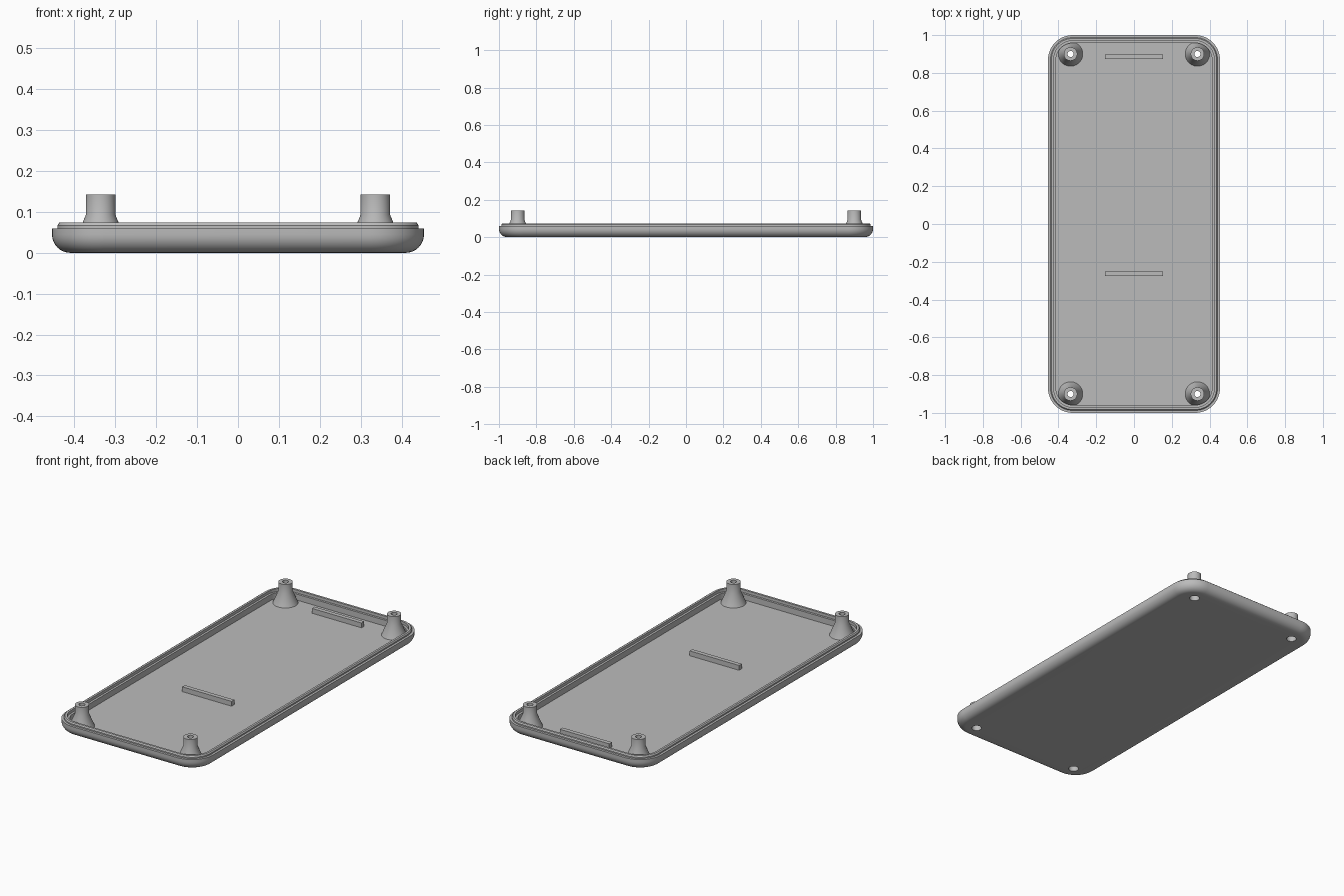
import bpy, bmesh, math
from mathutils import Vector

if "Cube" in bpy.data.objects:
    bpy.data.objects.remove(bpy.data.objects["Cube"], do_unlink=True)

HALF_X, HALF_Y, CORNER = 0.455, 1.0, 0.13
POST_X, POST_Y = 0.336, 0.9
FLOOR = 0.025

grey = bpy.data.materials.new("plain grey")
grey.use_nodes = True
grey.diffuse_color = (0.5, 0.5, 0.5, 1)
grey.node_tree.nodes["Principled BSDF"].inputs["Base Color"].default_value = (0.5, 0.5, 0.5, 1)


def make_object(name, bm, smooth=True):
    bmesh.ops.recalc_face_normals(bm, faces=bm.faces)
    mesh = bpy.data.meshes.new(name)
    bm.to_mesh(mesh)
    bm.free()
    mesh.materials.append(grey)
    obj = bpy.data.objects.new(name, mesh)
    bpy.context.collection.objects.link(obj)
    if smooth:
        shade(obj)
    return obj


def shade(obj):
    bpy.ops.object.select_all(action="DESELECT")
    obj.select_set(True)
    bpy.context.view_layer.objects.active = obj
    bpy.ops.object.shade_smooth_by_angle(angle=math.radians(30))


def rounded_loop(bm, inset, z, steps=12):
    """Rounded rectangle of vertices, inset from the outer wall."""
    r = CORNER - inset
    verts = []
    for quarter, (sx, sy) in enumerate([(1, 1), (-1, 1), (-1, -1), (1, -1)]):
        for i in range(steps + 1):
            a = (quarter + i / steps) * math.pi / 2
            verts.append(bm.verts.new((sx * (HALF_X - CORNER) + r * math.cos(a),
                                       sy * (HALF_Y - CORNER) + r * math.sin(a), z)))
    return verts


def bridge(bm, loops):
    for a, b in zip(loops, loops[1:]):
        n = len(a)
        for i in range(n):
            j = (i + 1) % n
            bm.faces.new((a[i], a[j], b[j], b[i]))


def revolve(bm, profile, centre, segments=40):
    """Closed ring made by turning a closed (radius, z) profile."""
    loops = []
    for r, z in profile:
        loops.append([bm.verts.new((centre[0] + r * math.cos(2 * math.pi * i / segments),
                                    centre[1] + r * math.sin(2 * math.pi * i / segments), z))
                      for i in range(segments)])
    bridge(bm, loops + loops[:1])


# Tray: rounded underside, outer wall, stepped lip, inner wall and floor
EDGE = 0.045
profile = [(EDGE * (1 - math.sin(t)), EDGE * (1 - math.cos(t)))
           for t in (math.pi / 2 * i / 8 for i in range(9))]
profile += [(0, 0.06), (0.013, 0.06), (0.013, 0.067), (0.018, 0.074),
            (0.03, 0.074), (0.03, 0.058), (0.042, 0.058), (0.042, FLOOR)]
bm = bmesh.new()
loops = [rounded_loop(bm, inset, z) for inset, z in profile]
bridge(bm, loops)
bm.faces.new(loops[0])
bm.faces.new(loops[-1])
tray = make_object("tray", bm, smooth=False)

corners = [(sx * POST_X, sy * POST_Y) for sx in (-1, 1) for sy in (-1, 1)]

# Screw holes through the tray floor
bm = bmesh.new()
for x, y in corners:
    ret = bmesh.ops.create_cone(bm, cap_ends=True, segments=40, radius1=0.026,
                                radius2=0.026, depth=0.1)
    bmesh.ops.translate(bm, verts=ret["verts"], vec=Vector((x, y, 0)))
cutter = make_object("hole_cutter", bm, smooth=False)
cutter.hide_render = True
bpy.context.view_layer.objects.active = tray
mod = tray.modifiers.new("screw holes", "BOOLEAN")
mod.operation = "DIFFERENCE"
mod.solver = "EXACT"
mod.object = cutter
bpy.ops.object.modifier_apply(modifier=mod.name)
bpy.data.objects.remove(cutter, do_unlink=True)
shade(tray)

# Screw posts: flared foot, straight neck, stepped bore
post_profile = [(0.026, FLOOR - 0.003), (0.066, FLOOR - 0.003), (0.036, 0.093), (0.036, 0.143),
                (0.016, 0.143), (0.016, 0.065), (0.026, 0.065)]
for (x, y) in corners:
    bm = bmesh.new()
    revolve(bm, post_profile, (x, y))
    side = "left" if x > 0 else "right"
    end = "back" if y > 0 else "front"
    make_object(f"{end}_{side}_screw_post", bm)

# Support ribs across the floor
for name, y in (("back_rib", 0.885), ("middle_rib", -0.263)):
    bm = bmesh.new()
    bmesh.ops.create_cube(bm, size=1)
    bmesh.ops.scale(bm, verts=bm.verts, vec=Vector((0.306, 0.024, 0.03)))
    bmesh.ops.translate(bm, verts=bm.verts, vec=Vector((0, y, FLOOR + 0.012)))
    make_object(name, bm, smooth=False)
